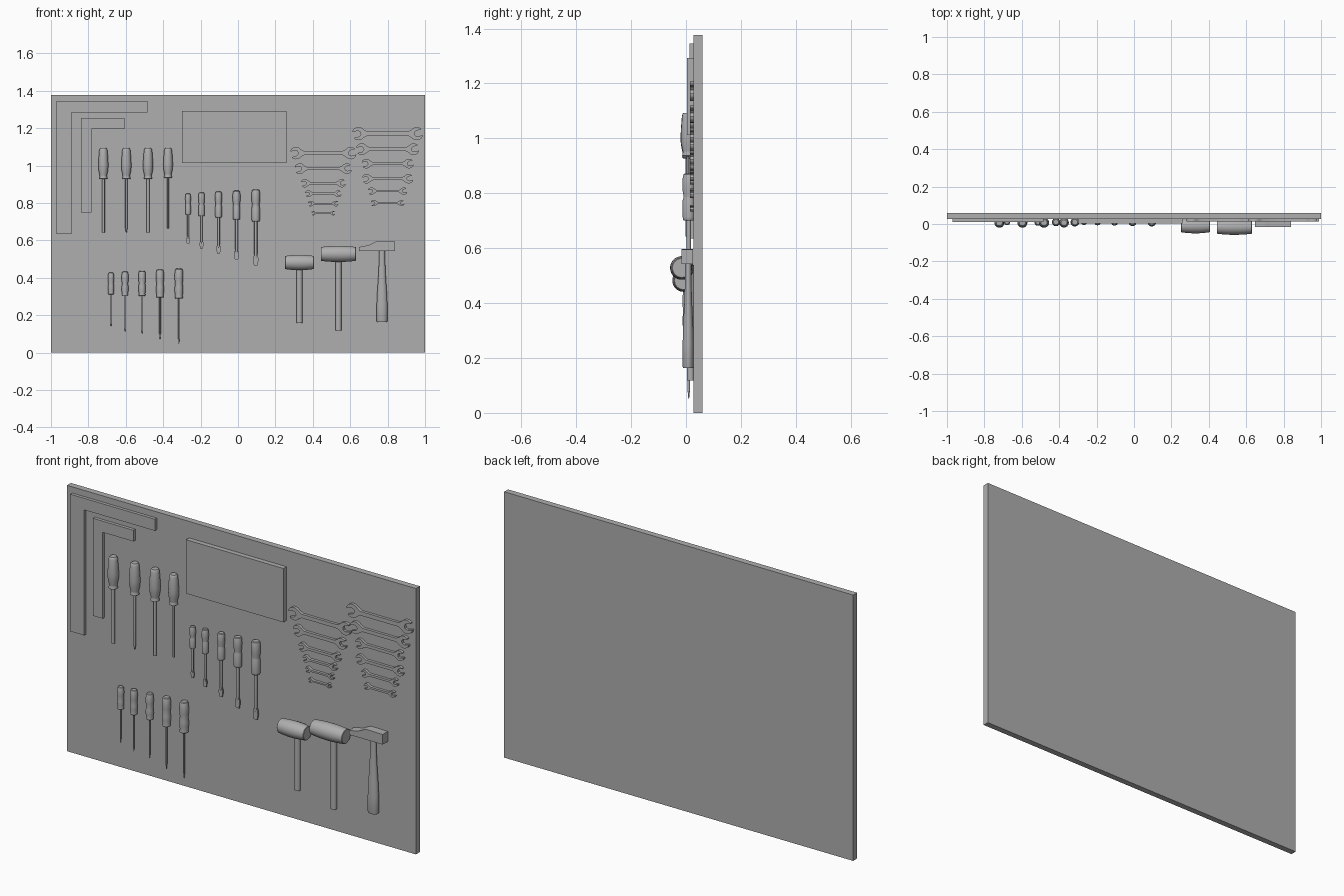
import bpy, bmesh, math
from mathutils import Matrix, Vector

if "Cube" in bpy.data.objects:
    bpy.data.objects.remove(bpy.data.objects["Cube"])

# one dark grey for the whole set
grey = bpy.data.materials.new("dark_grey")
grey.diffuse_color = (0.43, 0.43, 0.43, 1)
grey.use_nodes = True
grey.node_tree.nodes["Principled BSDF"].inputs["Base Color"].default_value = grey.diffuse_color


def finish(bm, name, smooth=True):
    bmesh.ops.recalc_face_normals(bm, faces=bm.faces)
    me = bpy.data.meshes.new(name)
    bm.to_mesh(me)
    bm.free()
    me.materials.append(grey)
    ob = bpy.data.objects.new(name, me)
    bpy.context.collection.objects.link(ob)
    if smooth:
        bpy.ops.object.select_all(action='DESELECT')
        ob.select_set(True)
        bpy.context.view_layer.objects.active = ob
        bpy.ops.object.shade_smooth_by_angle(angle=math.radians(35))
    return ob


def add_lathe(bm, profile, centre, axis='Z', depth=1.0, segs=24):
    """Rings of (radius, position along axis); depth squashes in y."""
    rings = []
    for r, t in profile:
        ring = []
        for i in range(segs):
            a = 2 * math.pi * i / segs
            u, v = r * math.cos(a), r * math.sin(a) * depth
            p = Vector((u, v, t)) if axis == 'Z' else Vector((t, v, u))
            ring.append(bm.verts.new(p + Vector(centre)))
        rings.append(ring)
    for a, b in zip(rings, rings[1:]):
        for i in range(segs):
            j = (i + 1) % segs
            bm.faces.new((a[i], a[j], b[j], b[i]))
    bm.faces.new(rings[0])
    bm.faces.new(rings[-1])


def add_prism(bm, pts, y0, y1):
    """Outline of (x, z) points extruded from y0 to y1."""
    a = [bm.verts.new((x, y0, z)) for x, z in pts]
    b = [bm.verts.new((x, y1, z)) for x, z in pts]
    bm.faces.new(a)
    bm.faces.new(b)
    n = len(pts)
    for i in range(n):
        bm.faces.new((a[i], a[(i + 1) % n], b[(i + 1) % n], b[i]))


def prism(name, pts, y0, y1, smooth=False):
    bm = bmesh.new()
    add_prism(bm, pts, y0, y1)
    return finish(bm, name, smooth)


def rect(x0, x1, z0, z1):
    return [(x0, z0), (x1, z0), (x1, z1), (x0, z1)]


def ell(x0, x1, z0, z1, wx, wz):
    return [(x0, z0), (x0 + wx, z0), (x0 + wx, z1 - wz), (x1, z1 - wz), (x1, z1), (x0, z1)]


# board, flat panel and two carpenter squares
prism("board", rect(-1, 1, 0, 1.377), 0.028, 0.06)
prism("flat_panel", rect(-0.30, 0.258, 1.013, 1.292), 0.003, 0.028)
prism("large_square", ell(-0.97, -0.485, 0.635, 1.345, 0.08, 0.06), 0.012, 0.028)
prism("small_square", ell(-0.84, -0.608, 0.75, 1.255, 0.056, 0.058), 0.012, 0.028)


def screwdriver(name, x, top, length, handle, shaft, y, blade=False):
    """Profiles are (radius, distance below the top) as fractions of length."""
    bm = bmesh.new()
    add_lathe(bm, [(r * length, -t * length) for r, t in handle], (x, y, top))
    add_lathe(bm, [(r * length, -t * length) for r, t in shaft], (x, y, top), segs=12)
    if blade:
        pts = [(.014, .84), (.033, .89), (.035, .93), (.024, 1)]
        out = pts + [(-w, t) for w, t in reversed(pts)]
        add_prism(bm, [(x + w * length, top - t * length) for w, t in out],
                  y - 0.010 * length, y + 0.010 * length)
    finish(bm, name)


# upper row: four large drivers
big = [(.036, 0), (.044, .01), (.049, .03), (.056, .12), (.060, .2), (.057, .26),
       (.044, .32), (.042, .335), (.048, .35), (.048, .362), (.040, .368)]
for i, (x, L, r, tip) in enumerate([(-.72, .45, .018, .018), (-.597, .45, .013, .005),
                                    (-.481, .45, .018, .018), (-.374, .43, .011, .011)]):
    screwdriver(f"large_driver_{i + 1}", x, 1.093, L, big, [(r, .36), (r, .955), (tip, 1)], .007)

# middle row: flat-blade drivers
mid = [(.036, 0), (.047, .008), (.053, .03), (.057, .09), (.055, .15), (.047, .205),
       (.047, .215), (.054, .24), (.054, .39), (.052, .41), (.046, .42)]
for i, (x, top, L) in enumerate([(-.267, .85, .267), (-.195, .856, .30), (-.104, .861, .331),
                                 (-.008, .866, .369), (.095, .872, .407)]):
    screwdriver(f"flat_driver_{i + 1}", x, top, L, mid, [(.02, .41), (.02, .85), (.012, .91)], .01, True)

# lower row: slim pointed drivers
low = [(.036, 0), (.047, .008), (.053, .03), (.058, .09), (.056, .15), (.050, .20),
       (.056, .25), (.057, .31), (.050, .36), (.053, .38), (.053, .393), (.046, .40)]
for i, (x, top, L) in enumerate([(-.679, .428, .289), (-.604, .433, .321), (-.513, .438, .336),
                                 (-.417, .444, .374), (-.316, .449, .399)]):
    screwdriver(f"pointed_driver_{i + 1}", x, top, L, low, [(.011, .39), (.011, .92), (.003, 1)], .01)


def wrench(name, x, z, length):
    """Open-ended wrench; second half is the first turned by 180 degrees."""
    R, c, tilt = .093, .412, math.radians(15)
    half = [(c - .125, -.028)]
    for k in range(9):                                   # lower jaw
        a = math.radians(-140 + k * 14)
        half.append((c + R * math.cos(a), R * math.sin(a)))
    turn = Matrix.Rotation(tilt, 2)
    for p in [(.077, -.042), (.0, -.042), (-.03, -.02), (-.03, .02), (.0, .042), (.077, .042)]:
        q = turn @ Vector(p)                             # jaw slot
        half.append((c + q.x, q.y))
    for k in range(8):                                   # upper jaw
        a = math.radians(50 + k * 13)
        half.append((c + R * math.cos(a), R * math.sin(a)))
    half.append((c - .125, .028))
    out = half + [(-u, -v) for u, v in half]
    prism(name, [(x + u * length, z + v * length) for u, v in out], .014, .028, True)


left = [(1.067, .355), (.984, .305), (.906, .24), (.85, .195), (.797, .163), (.746, .128)]
right = [(1.171, .378), (1.088, .337), (1.011, .278), (.93, .273), (.864, .21), (.80, .18)]
for side, x, rows in [("left", .456, left), ("right", .80, right)]:
    for i, (z, L) in enumerate(rows):
        wrench(f"{side}_wrench_{i + 1}", x, z, L)


# mallets: barrel head on a round stick
def mallet(name, x, z, y, half, r_end, r_mid, bottom):
    bm = bmesh.new()
    n = 10
    prof = [(r_end * .93, -half)]
    for k in range(n + 1):
        s = -1 + 2 * k / n
        prof.append((r_end + (r_mid - r_end) * (1 - s * s), s * (half - .002)))
    prof.append((r_end * .93, half))
    add_lathe(bm, prof, (x, y, z), axis='X', segs=32)
    finish(bm, name + "_head")
    bm = bmesh.new()
    add_lathe(bm, [(.016, bottom), (.016, z)], (x, .017, 0), depth=.85)
    finish(bm, name + "_handle")


mallet("small_mallet", .328, .482, -.009, .077, .035, .041, .16)
mallet("large_mallet", .537, .528, -.015, .094, .037, .043, .118)

# hammer: block face, tapering peen and shaped handle
prism("hammer_head", [(.84, .543), (.84, .595), (.745, .597), (.725, .588), (.70, .575),
                      (.647, .565), (.647, .543)], -.016, .026)
bm = bmesh.new()
add_lathe(bm, [(.027, .163), (.029, .168), (.029, .25), (.026, .32), (.021, .39),
               (.018, .45), (.016, .50), (.016, .56)], (.77, .008, 0), depth=.7)
finish(bm, "hammer_handle")
